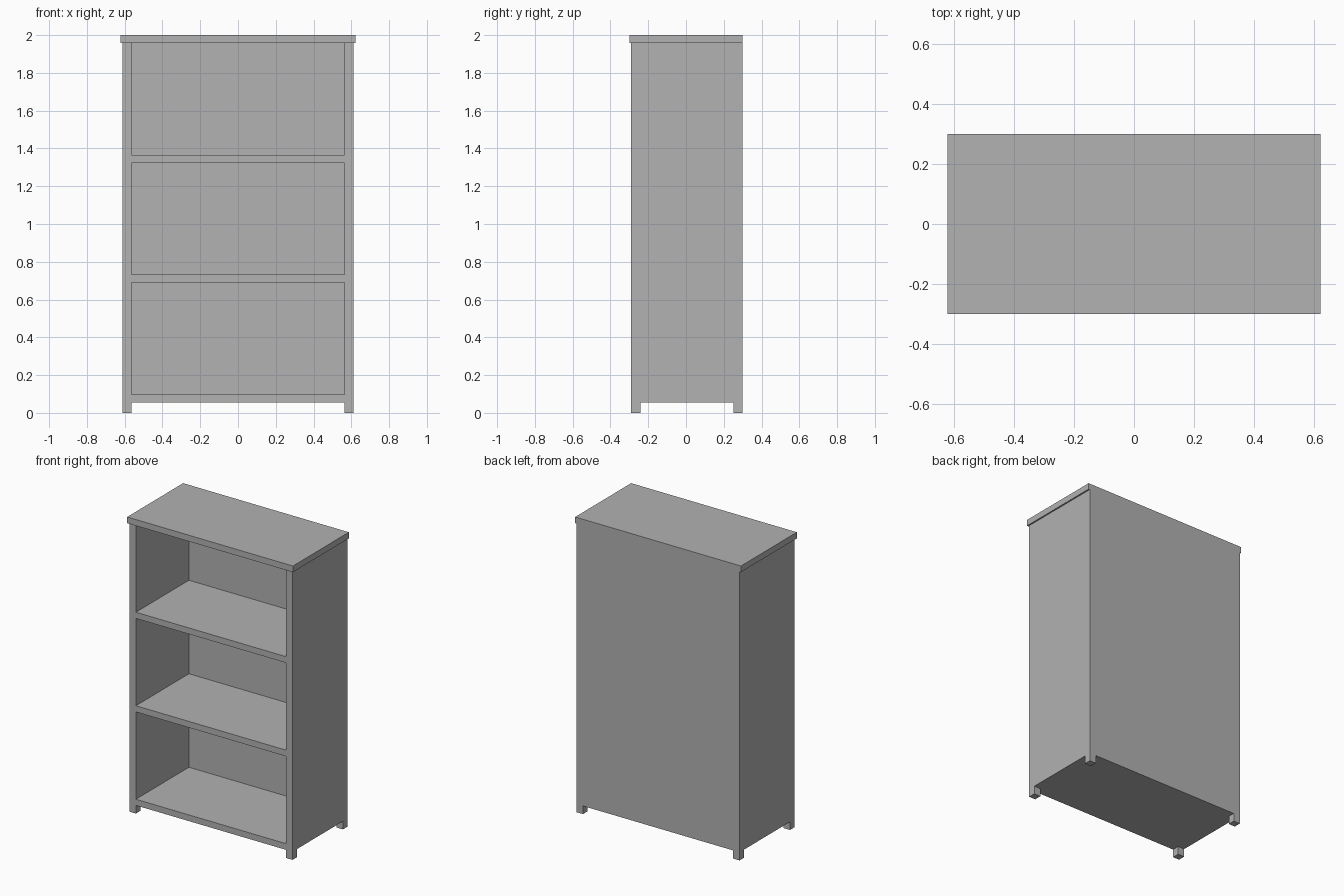
import bpy
import bmesh
from mathutils import Vector

cube = bpy.data.objects.get("Cube")
if cube:
    bpy.data.objects.remove(cube, do_unlink=True)

grey = bpy.data.materials.new("plain grey")
grey.use_nodes = True
colour = (0.445, 0.445, 0.445, 1)
grey.diffuse_color = colour
grey.node_tree.nodes["Principled BSDF"].inputs["Base Color"].default_value = colour


def box(name, low, high):
    """Axis-aligned box between two corners."""
    low, high = Vector(low), Vector(high)
    bm = bmesh.new()
    bmesh.ops.create_cube(bm, size=1)
    for v in bm.verts:
        v.co = (low + high) / 2 + v.co * (high - low)
    mesh = bpy.data.meshes.new(name)
    bm.to_mesh(mesh)
    bm.free()
    mesh.materials.append(grey)
    obj = bpy.data.objects.new(name, mesh)
    bpy.context.collection.objects.link(obj)
    return obj


def cut(target, low, high):
    """Carve a box out of the target and discard the cutter."""
    cutter = box("cutter", low, high)
    cutter.hide_render = True
    mod = target.modifiers.new("cut", 'BOOLEAN')
    mod.operation = 'DIFFERENCE'
    mod.solver = 'EXACT'
    mod.object = cutter
    graph = bpy.context.evaluated_depsgraph_get()
    mesh = bpy.data.meshes.new_from_object(target.evaluated_get(graph))
    target.modifiers.clear()
    target.data = mesh
    bpy.data.objects.remove(cutter, do_unlink=True)


HALF, INNER = 0.612, 0.563           # outer and inner half widths
FRONT, BACK = -0.29, 0.30
TOP, BOARD, LEG = 1.958, 0.042, 0.049
FLOOR = 0.055                        # underside of the lowest shelf
PITCH = (TOP - FLOOR) / 3

# Carcass: sides, back, shelves and feet as one solid
carcass = box("bookcase_carcass", (-HALF, FRONT, 0), (HALF, BACK, TOP))

# Three open bays; the top bay runs up to the top board
for i in range(3):
    low = FLOOR + i * PITCH + BOARD
    high = FLOOR + (i + 1) * PITCH if i < 2 else TOP + 1
    cut(carcass, (-INNER, -1, low), (INNER, BACK - 0.022, high))

# Gaps under the floor leave four corner feet
cut(carcass, (-INNER, -1, -1), (INNER, 1, FLOOR))
cut(carcass, (-1, FRONT + LEG, -1), (1, BACK - LEG, FLOOR))

# Overhanging top board, flush at the back
box("top_board", (-0.622, -0.30, TOP), (0.622, BACK, 2))
